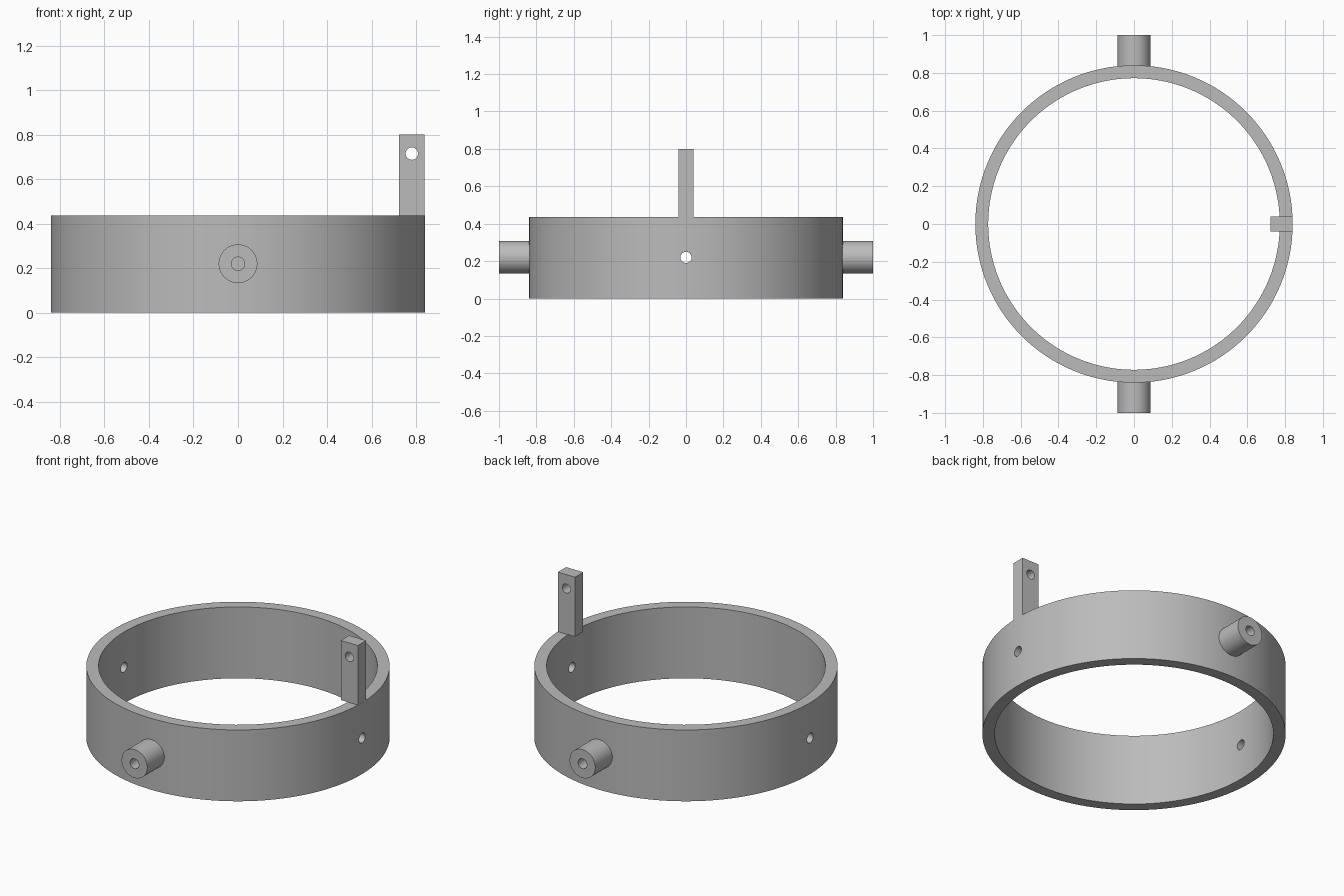
import bpy, bmesh, math
from mathutils import Matrix

if "Cube" in bpy.data.objects:
    bpy.data.objects.remove(bpy.data.objects["Cube"])

grey = bpy.data.materials.new("plain grey")
grey.diffuse_color = (0.50, 0.50, 0.50, 1)
grey.use_nodes = True
grey.node_tree.nodes["Principled BSDF"].inputs["Base Color"].default_value = grey.diffuse_color

R_OUT, R_IN, RING_H = 0.84, 0.772, 0.436   # ring
PIVOT_Z, BORE_R = 0.22, 0.03               # pin and hole axis height, hole radius


def finish(obj):
    obj.data.materials.clear()
    obj.data.materials.append(grey)
    bpy.ops.object.select_all(action='DESELECT')
    obj.select_set(True)
    bpy.context.view_layer.objects.active = obj
    bpy.ops.object.shade_smooth_by_angle(angle=math.radians(30))


def lathe(name, profile, segments):
    """Revolve a closed (radius, z) profile about z; radius 0 closes on the axis."""
    bm = bmesh.new()
    vs = [bm.verts.new((r, 0, z)) for r, z in profile]
    edges = [bm.edges.new((vs[i - 1], vs[i])) for i in range(len(vs))
             if profile[i][0] or profile[i - 1][0]]
    bmesh.ops.spin(bm, geom=vs + edges, cent=(0, 0, 0), axis=(0, 0, 1),
                   angle=math.tau, steps=segments, use_merge=False)
    bmesh.ops.remove_doubles(bm, verts=bm.verts, dist=1e-5)
    bmesh.ops.recalc_face_normals(bm, faces=bm.faces)
    mesh = bpy.data.meshes.new(name)
    bm.to_mesh(mesh)
    bm.free()
    obj = bpy.data.objects.new(name, mesh)
    bpy.context.collection.objects.link(obj)
    return obj


def drill(obj, centre, axis, radius, length):
    """Cut a round hole through the part."""
    rot = (0, math.pi / 2, 0) if axis == 'X' else (math.pi / 2, 0, 0)
    bpy.ops.mesh.primitive_cylinder_add(vertices=32, radius=radius, depth=length,
                                        location=centre, rotation=rot)
    cutter = bpy.context.object
    mod = obj.modifiers.new("hole", 'BOOLEAN')
    mod.operation, mod.solver, mod.object = 'DIFFERENCE', 'EXACT', cutter
    bpy.context.view_layer.objects.active = obj
    bpy.ops.object.modifier_apply(modifier=mod.name)
    bpy.data.objects.remove(cutter, do_unlink=True)


# Ring with a cross hole through both side walls
ring = lathe("ring", [(R_IN, 0), (R_OUT, 0), (R_OUT, RING_H), (R_IN, RING_H)], 128)
drill(ring, (0, 0, PIVOT_Z), 'X', BORE_R, 2.0)
finish(ring)

# Front and back pivot pins, each with a blind bore
for name, side in (("front_pin", -1), ("back_pin", 1)):
    pin = lathe(name, [(0, 0.825), (0.087, 0.825), (0.087, 1.0),
                       (BORE_R, 1.0), (BORE_R, 0.84), (0, 0.84)], 48)
    pin.data.transform(Matrix.Translation((0, 0, PIVOT_Z))
                       @ Matrix.Rotation(-side * math.pi / 2, 4, 'X'))
    finish(pin)

# Upright tab on the right rim, with an eyelet hole
bpy.ops.mesh.primitive_cube_add(size=1, location=(0.781, 0, (RING_H + 0.8) / 2))
tab = bpy.context.object
tab.name = "upright_tab"
tab.scale = (0.116, 0.08, 0.8 - RING_H)
bpy.ops.object.transform_apply(location=True, rotation=True, scale=True)
drill(tab, (0.781, 0, 0.715), 'Y', 0.028, 0.3)
finish(tab)
